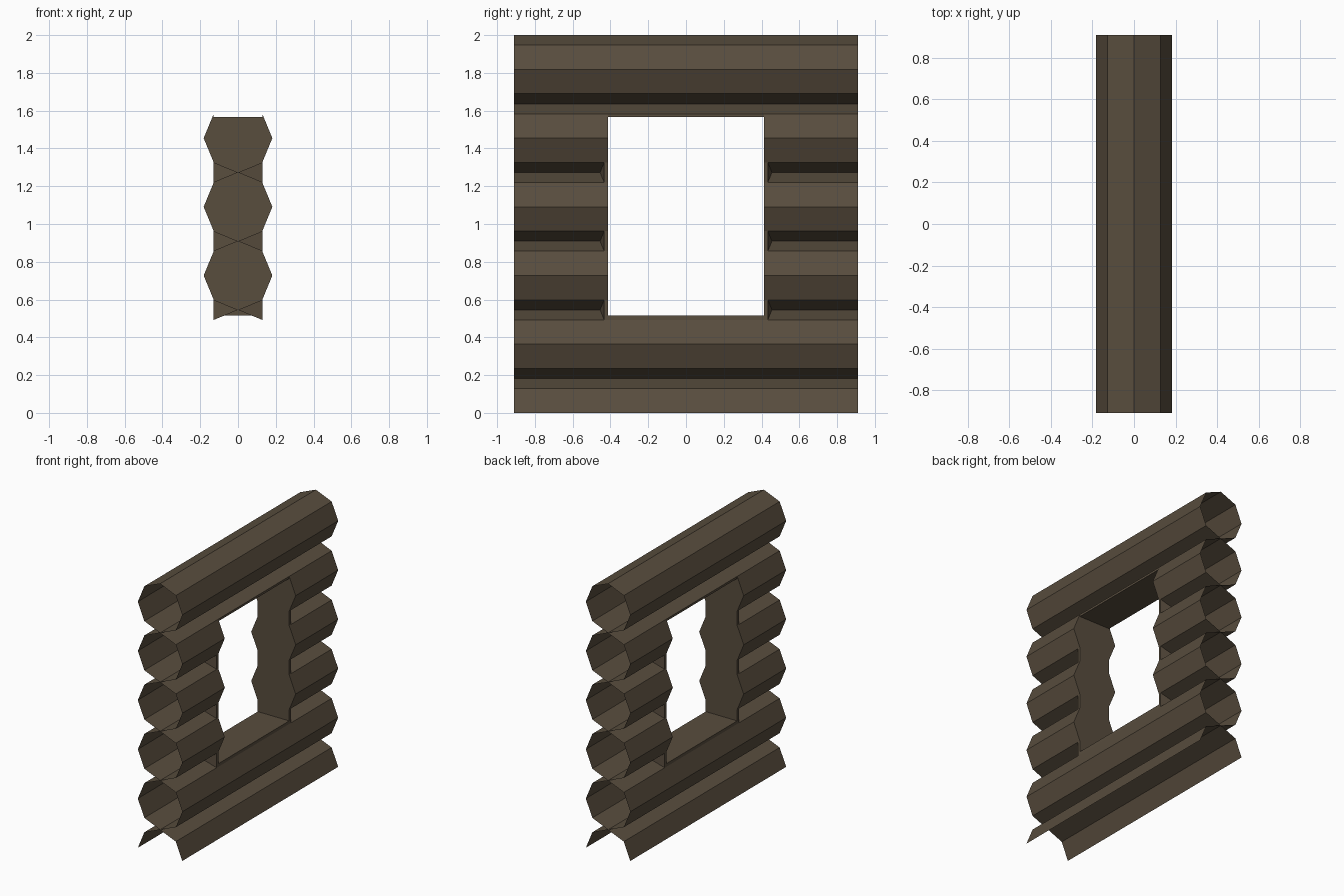
import bpy
import bmesh
from math import cos, sin, radians

if "Cube" in bpy.data.objects:
    bpy.data.objects.remove(bpy.data.objects["Cube"], do_unlink=True)

R = 2 / 11                      # log radius, five and a half logs high
A = R * cos(radians(45))        # half width of the jamb filler
HALF = 0.91                     # half length of the wall
OPEN = 0.414                    # half width of the window
BACK = 0.433                    # rear of the jamb filler
SILL, HEAD = 0.515, 1.567       # bottom and top of the window

wood = bpy.data.materials.new("dark_brown_wood")
wood.use_nodes = True
color = (0.098, 0.074, 0.048, 1)
wood.diffuse_color = color
bsdf = wood.node_tree.nodes["Principled BSDF"]
bsdf.inputs["Base Color"].default_value = color
bsdf.inputs["Roughness"].default_value = 0.9


def make(name, faces):
    """Object from a list of faces, each a list of corner points."""
    bm = bmesh.new()
    for face in faces:
        bm.faces.new([bm.verts.new(p) for p in face])
    bmesh.ops.remove_doubles(bm, verts=bm.verts, dist=0.0001)
    mesh = bpy.data.meshes.new(name)
    bm.to_mesh(mesh)
    bm.free()
    mesh.materials.append(wood)
    obj = bpy.data.objects.new(name, mesh)
    bpy.context.collection.objects.link(obj)


def extrude(profile, y0, y1):
    """Strip of quads along y from an x-z profile, facing outward."""
    return [[(p[0], y0, p[1]), (p[0], y1, p[1]), (q[0], y1, q[1]), (q[0], y0, q[1])]
            for p, q in zip(profile, profile[1:])]


def arc(z, first, last):
    """Part of the octagonal log section centred at height z."""
    return [(R * cos(radians(45 * k)), z + R * sin(radians(45 * k)))
            for k in range(first, last + 1)]


def both_ends(profile, start):
    return extrude(profile, -HALF, -start) + extrude(profile, start, HALF)


# Open-ended logs, the lowest one halved
for i in range(6):
    z = 2 * R * i
    if i == 0:
        faces = extrude(arc(z, 0, 4), -HALF, HALF)
    elif i == 1:                # top is notched by the sill
        faces = extrude(arc(z, 3, 9), -HALF, HALF) + both_ends(arc(z, 1, 3), BACK)
    elif i == 4:                # underside is cut away by the window
        faces = extrude(arc(z, 1, 3), -HALF, HALF) + both_ends(arc(z, 3, 9), OPEN)
    elif i == 5:
        faces = extrude(arc(z, 0, 8), -HALF, HALF)
    else:
        faces = both_ends(arc(z, 0, 8), OPEN)
    make(f"log_{i + 1}", faces)

# Flat sill and header
low, high = 2 * R + A, 8 * R + A
make("window_sill", extrude([(A, low), (A, SILL), (-A, SILL), (-A, low)], -BACK, BACK))
make("window_header", extrude([(-A, high), (-A, HEAD), (A, HEAD), (A, high)], -OPEN, OPEN))

# Jambs follow the log outline, with filler closing the grooves
outline = [(A, SILL)]
for i in (2, 3, 4):
    z = 2 * R * i
    outline += [(A, z - A), (R, z), (A, z + A)]
outline.append((A, HEAD))
outline += [(-x, z) for x, z in reversed(outline)]

for name, side in (("front_jamb", -1), ("back_jamb", 1)):
    faces = [[(x, side * OPEN, z) for x, z in outline][::side]]
    for i in (1, 2, 3):
        mid = 2 * R * i + R
        bottom, top = mid - R + A, mid + R - A
        for s in (-1, 1):
            strip = [(s * A, side * OPEN, max(bottom, SILL)), (s * A, side * BACK, max(bottom, SILL)),
                     (s * A, side * BACK, top), (s * A, side * OPEN, top)]
            end = [(s * A, side * BACK, bottom), (0, side * 0.455, mid),
                   (s * A, side * BACK, top)]
            faces += [strip[::s * side], end[::-s * side]]
    make(name, faces)
